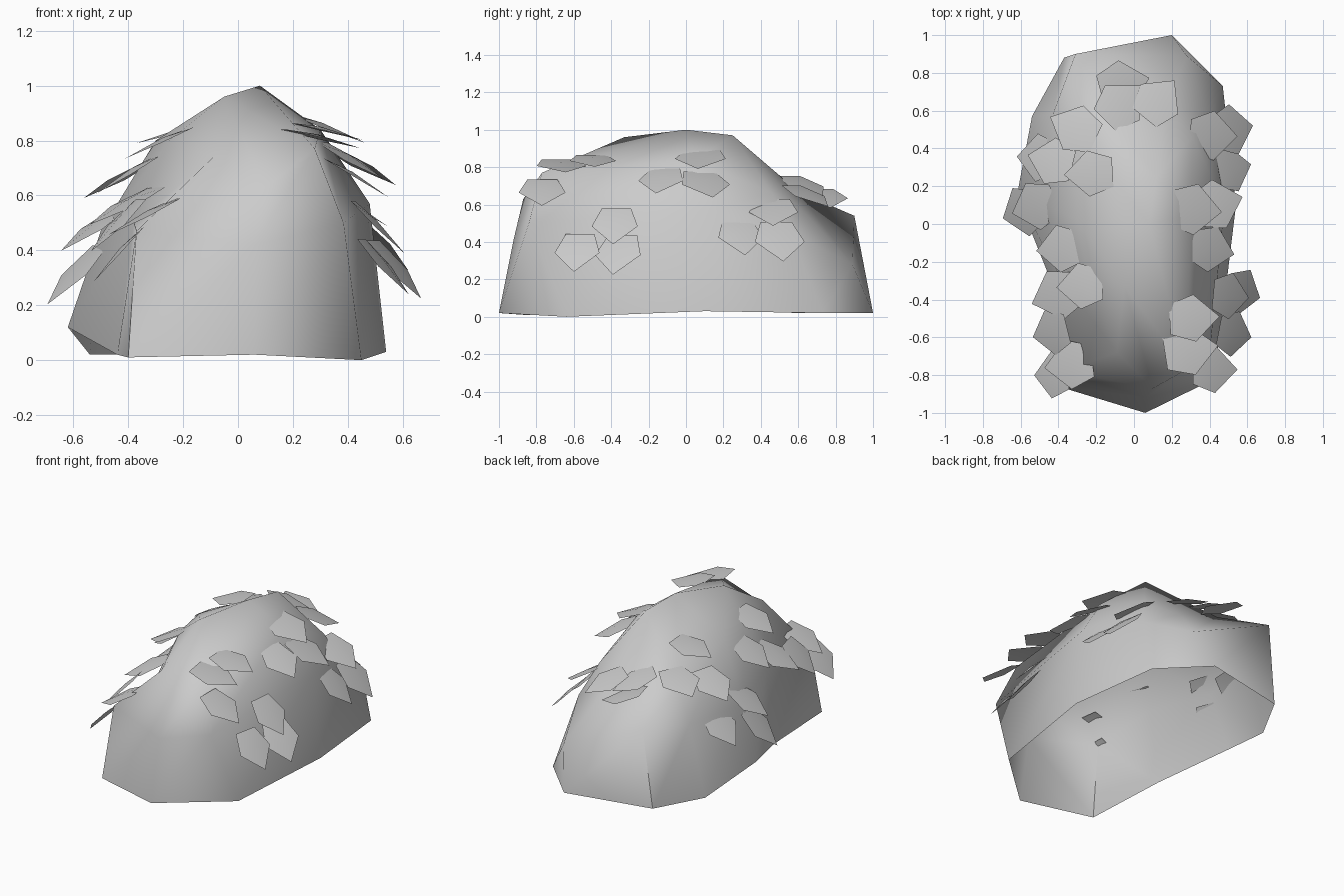
import bpy
import bmesh
import math
import random
from mathutils import Vector, Matrix
from mathutils.bvhtree import BVHTree

random.seed(4)
cube = bpy.data.objects.get("Cube")
if cube:
    bpy.data.objects.remove(cube, do_unlink=True)


def make_material(name, colour):
    mat = bpy.data.materials.new(name)
    mat.use_nodes = True
    mat.diffuse_color = colour
    mat.node_tree.nodes["Principled BSDF"].inputs["Base Color"].default_value = colour
    return mat


def add_object(name, mesh_data, material, sharp_angle):
    mesh = bpy.data.meshes.new(name)
    mesh_data.to_mesh(mesh)
    obj = bpy.data.objects.new(name, mesh)
    bpy.context.collection.objects.link(obj)
    mesh.materials.append(material)
    bpy.ops.object.select_all(action="DESELECT")
    obj.select_set(True)
    bpy.context.view_layer.objects.active = obj
    bpy.ops.object.shade_smooth_by_angle(angle=math.radians(sharp_angle))
    return obj


grey = make_material("plain grey", (0.6, 0.6, 0.6, 1))

# Shell rings, each running from the front round the right side of the model
rim = [(.06, -1, .02), (-.4, -.86, .01), (-.44, -.3, .02), (-.62, .15, .12),
       (-.54, .57, .02), (-.37, .88, .02), (.2, 1, .02), (.47, .73, .02),
       (.54, .1, .03), (.45, -.64, 0)]
middle = [(.06, -.92, .42), (-.37, -.78, .47), (-.38, -.3, .5), (-.5, .12, .47),
          (-.43, .58, .48), (-.31, .9, .54), (.28, .89, .28), (.4, .56, .45),
          (.48, .1, .57), (.385, -.84, .5)]
upper = [(.1, -.87, .63), (-.09, -.68, .74), (-.25, -.25, .8), (-.3, .02, .8),
         (-.3, .5, .68), (-.15, .6, .67), (.17, .64, .55), (.31, .46, .66),
         (.3, .05, .84), (.28, -.77, .77)]
# Ridge line, and the ridge point that closes each column
ridge = [(-.05, -.33, .96), (.08, 0, 1), (.12, .25, .97)]
column_top = "AAABCCCCBA"

# Body shell, open underneath
shell = bmesh.new()
rows = [[shell.verts.new(p) for p in ring] for ring in (rim, middle, upper)]
tops = dict(zip("ABC", [shell.verts.new(p) for p in ridge]))
rows.append([tops[letter] for letter in column_top])
count = len(rim)
for low, high in zip(rows, rows[1:]):
    for i in range(count):
        j = (i + 1) % count
        corners = [low[j], low[i], high[i], high[j]]
        shell.faces.new(list(dict.fromkeys(corners)))
bmesh.ops.recalc_face_normals(shell, faces=shell.faces)
if sum(f.normal.z * f.calc_area() for f in shell.faces) < 0:
    bmesh.ops.reverse_faces(shell, faces=shell.faces)
surface = BVHTree.FromBMesh(shell)
add_object("body_shell", shell, grey, 60)

# Scale centres for each group
scale_groups = {
    "left_front_scales": [(.53, -.58, .35), (.5, -.38, .49), (.58, -.36, .34)],
    "left_shoulder_scales": [(.28, -.67, .8), (.3, -.5, .83), (.42, -.77, .67)],
    "left_upper_scales": [(.4, -.13, .73), (.3, .08, .84), (.43, .1, .71)],
    "left_back_scales": [(.51, .29, .43), (.4, .47, .56), (.52, .5, .41)],
    "right_front_scales": [(-.43, -.57, .5), (-.32, -.74, .52), (-.42, -.8, .39)],
    "right_shoulder_scales": [(-.27, -.33, .79), (-.4, -.37, .57), (-.38, -.13, .68)],
    "right_side_scales": [(-.51, .1, .48), (-.58, .07, .32), (-.49, .35, .4)],
    "right_back_scales": [(-.3, .5, .7), (-.43, .33, .66), (-.22, .27, .82)],
    "back_scales": [(-.07, .74, .64), (-.08, .63, .7), (.12, .65, .65)],
}
up = Vector((0, 0, 1))


def add_scale(bm, centre):
    """Pentagon hanging down the slope, its tip lifted off the shell."""
    near, normal, _, _ = surface.find_nearest(Vector(centre))
    # Scales point mostly sideways, except where the shell faces the ends squarely
    outward = Vector((normal.x, normal.y * 0.3, 0)).normalized()
    outward.rotate(Matrix.Rotation(random.uniform(-.3, .3), 3, "Z"))
    # Higher scales lie flatter
    flatness = 0.5 + 0.8 * near.z
    lifted = (outward * normal.xy.length + up * (normal.z + flatness)).normalized()
    tip = (outward - lifted * outward.dot(lifted)).normalized()
    side = lifted.cross(tip)
    place = near.lerp(Vector(centre), 0.8) + lifted * 0.015
    size = random.uniform(1.1, 1.25)
    outline = [(-.07, -.1), (.07, -.1), (.11, .02), (0, .14), (-.11, .02)]
    hub = bm.verts.new(place + lifted * 0.012)
    edge = [bm.verts.new(place + (side * s + tip * t) * size) for s, t in outline]
    for a, b in zip(edge, edge[1:] + edge[:1]):
        bm.faces.new((hub, a, b))


for name, centres in scale_groups.items():
    group = bmesh.new()
    for centre in centres:
        add_scale(group, centre)
    add_object(name, group, grey, 40)
    group.free()
shell.free()
